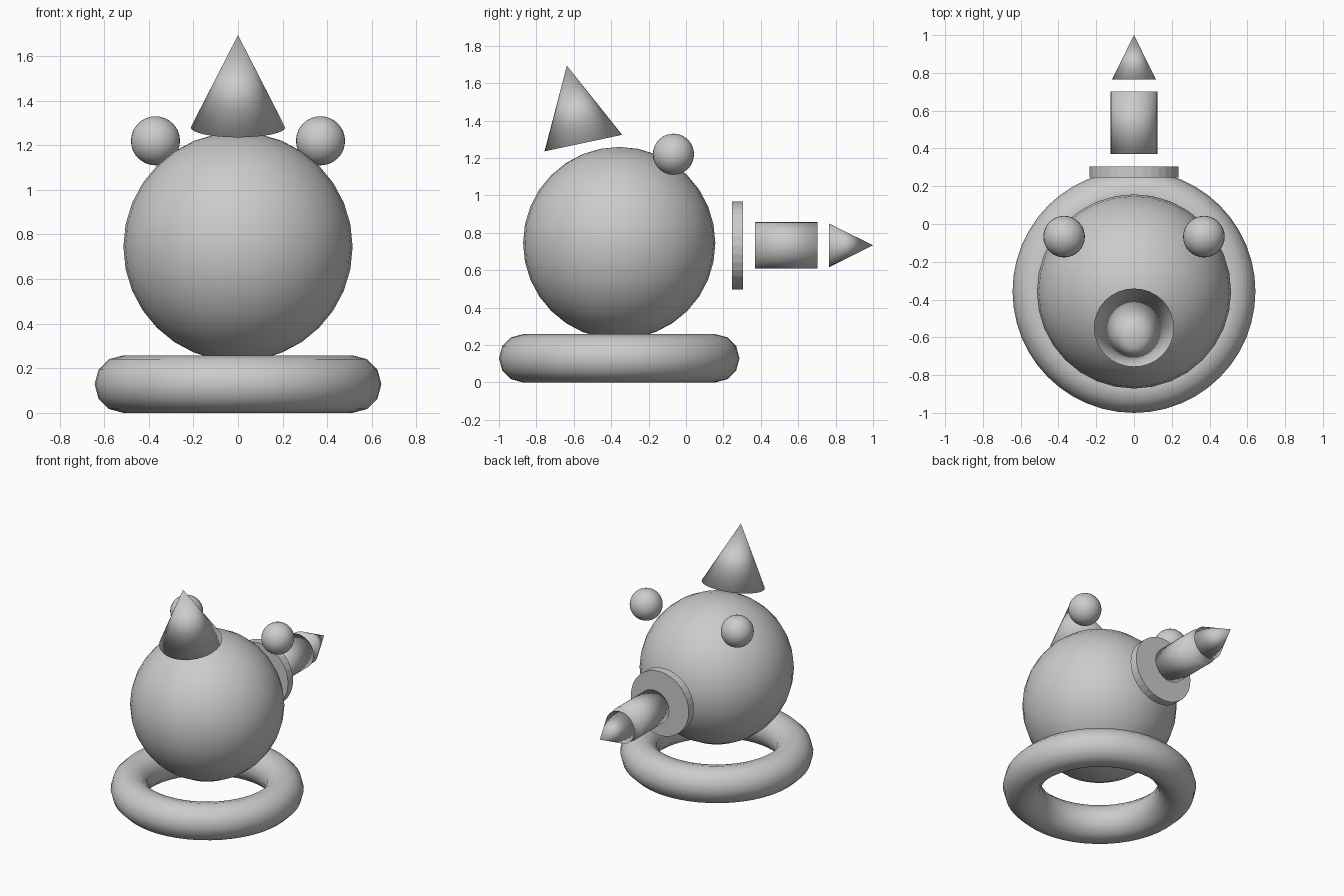
import bpy
from math import radians

if "Cube" in bpy.data.objects:
    bpy.data.objects.remove(bpy.data.objects["Cube"])

CY = -0.357          # y of the body and base ring axis
BACK = radians(-90)  # turns a z axis part to point along +y


def finish(name, smooth=True):
    ob = bpy.context.object
    ob.name = name
    if smooth:
        bpy.ops.object.shade_smooth()
    return ob


def ball(name, loc, r):
    bpy.ops.mesh.primitive_uv_sphere_add(segments=32, ring_count=16, radius=r, location=loc)
    return finish(name)


def cone(name, loc, r, h, tilt):
    bpy.ops.mesh.primitive_cone_add(vertices=32, radius1=r, radius2=0, depth=h,
                                    location=loc, rotation=(tilt, 0, 0))
    return finish(name)


def rod(name, y0, y1, z, r, smooth):
    bpy.ops.mesh.primitive_cylinder_add(vertices=32, radius=r, depth=y1 - y0,
                                        location=(0, (y0 + y1) / 2, z), rotation=(BACK, 0, 0))
    return finish(name, smooth)


# Base ring
bpy.ops.mesh.primitive_torus_add(major_segments=48, minor_segments=12, major_radius=0.514,
                                 minor_radius=0.129, location=(0, CY, 0.129))
finish("base_ring")

# Round body and two ears
ball("body", (0, CY, 0.745), 0.514)
for side, label in ((-1, "left"), (1, "right")):
    ball("ear_" + label, (side * 0.37, -0.067, 1.22), 0.11)

# Tilted hat cone
cone("top_cone", (0, -0.593, 1.487), 0.212, 0.424, radians(12))

# Rear parts: flat disc, barrel and tip
rod("rear_disc", 0.245, 0.304, 0.732, 0.235, False)
rod("rear_barrel", 0.37, 0.702, 0.733, 0.124, True)
cone("rear_tip", (0, 0.882, 0.733), 0.117, 0.236, BACK)
